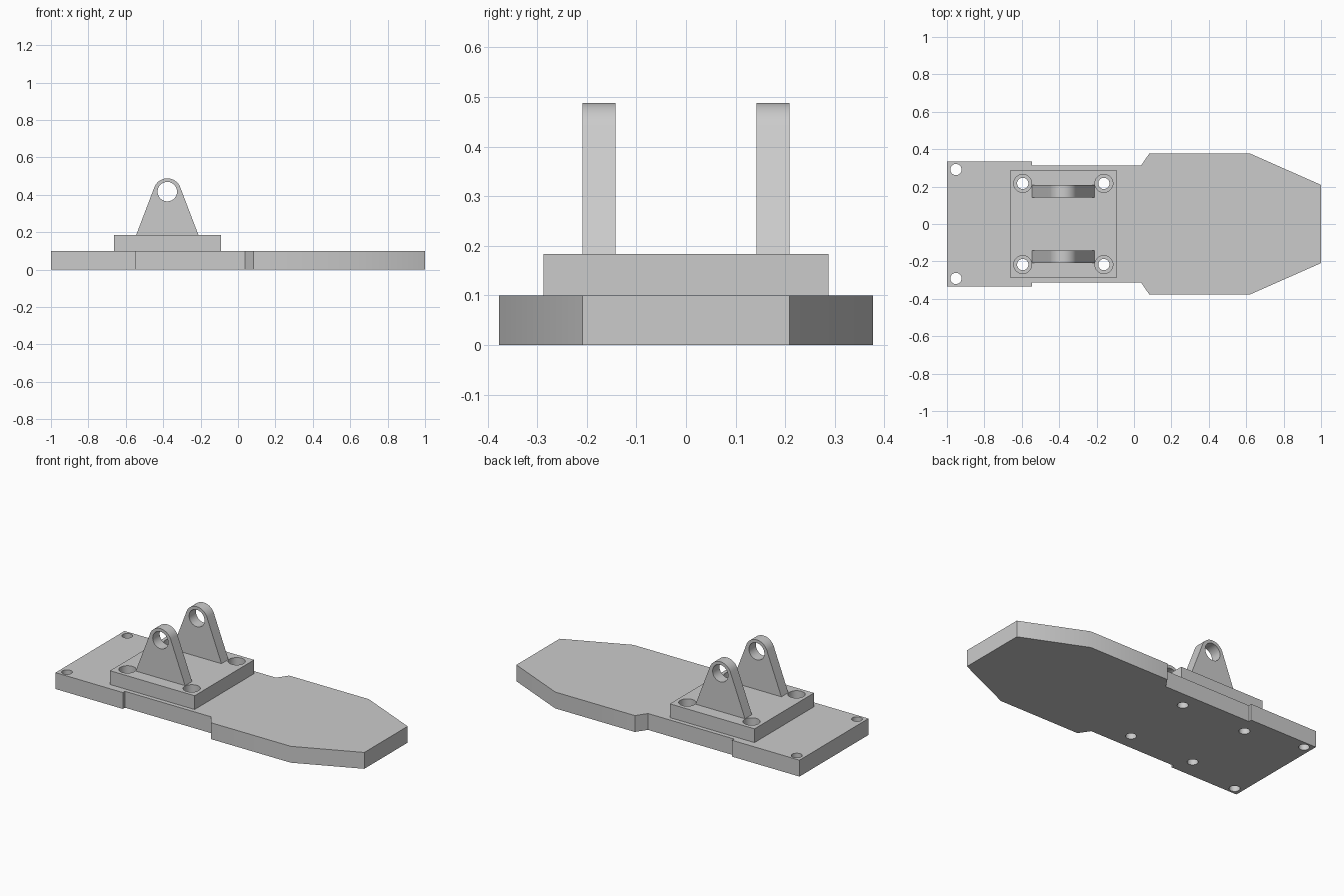
import bpy, bmesh, math
from mathutils import Matrix

cube = bpy.data.objects.get("Cube")
if cube:
    bpy.data.objects.remove(cube, do_unlink=True)

grey = bpy.data.materials.new("plain grey")
grey.use_nodes = True
colour = (0.6, 0.6, 0.6, 1)
grey.diffuse_color = colour
grey.node_tree.nodes["Principled BSDF"].inputs["Base Color"].default_value = colour


def finish(name, bm):
    bmesh.ops.recalc_face_normals(bm, faces=bm.faces)
    mesh = bpy.data.meshes.new(name)
    bm.to_mesh(mesh)
    bm.free()
    mesh.materials.append(grey)
    ob = bpy.data.objects.new(name, mesh)
    bpy.context.collection.objects.link(ob)
    return ob


def prism(name, points, offset):
    """Extrude a closed outline of 3D points."""
    bm = bmesh.new()
    face = bm.faces.new([bm.verts.new(p) for p in points])
    ext = bmesh.ops.extrude_face_region(bm, geom=[face])
    verts = [v for v in ext["geom"] if isinstance(v, bmesh.types.BMVert)]
    bmesh.ops.translate(bm, verts=verts, vec=offset)
    return finish(name, bm)


def drill(ob, centres, radius, axis="Z"):
    """Cut round holes through an object."""
    bm = bmesh.new()
    turn = Matrix.Rotation(math.pi / 2, 4, "X") if axis == "Y" else Matrix()
    for c in centres:
        bmesh.ops.create_cone(bm, cap_ends=True, segments=48, radius1=radius,
                              radius2=radius, depth=0.6,
                              matrix=Matrix.Translation(c) @ turn)
    cutter = finish("hole_cutter", bm)
    cutter.hide_render = True
    mod = ob.modifiers.new("holes", "BOOLEAN")
    mod.operation = "DIFFERENCE"
    mod.solver = "EXACT"
    mod.object = cutter
    bpy.context.view_layer.objects.active = ob
    bpy.ops.object.modifier_apply(modifier=mod.name)
    bpy.data.objects.remove(cutter, do_unlink=True)


base_z, plate_z = 0.1, 0.184
mid_x = -0.378
bolts = [(mid_x + sx * 0.217, sy * 0.217, 0) for sx in (-1, 1) for sy in (-1, 1)]
end_holes = [(-0.952, s * 0.291, 0) for s in (-1, 1)]

# Base plate: half outline mirrored across the long axis
half = [(-1, 0.333), (-0.545, 0.333), (-0.545, 0.313), (0.038, 0.313),
        (0.082, 0.377), (0.62, 0.377), (1, 0.209)]
outline = half + [(x, -y) for x, y in reversed(half)]
base = prism("base_plate", [(x, y, 0) for x, y in outline], (0, 0, base_z))
drill(base, bolts + end_holes, 0.03)

# Mounting plate with wider bolt holes
hx, hy = 0.286, 0.287
corners = [(-hx, -hy), (hx, -hy), (hx, hy), (-hx, hy)]
plate = prism("mounting_plate", [(mid_x + x, y, base_z) for x, y in corners],
              (0, 0, plate_z - base_z))
drill(plate, bolts, 0.048)

# Pair of lugs: tapered sides tangent to a rounded top
foot, eye_z, r = 0.167, 0.414, 0.074
drop = eye_z - plate_z
start = math.atan2(-drop, foot) + math.acos(r / math.hypot(foot, drop))
steps = 32
arc = [start + (math.pi - 2 * start) * i / steps for i in range(steps + 1)]
profile = [(foot, plate_z)]
profile += [(r * math.cos(a), eye_z + r * math.sin(a)) for a in arc]
profile += [(-foot, plate_z)]
lugs = []
for name, y in (("front_lug", -0.209), ("back_lug", 0.142)):
    lug = prism(name, [(mid_x + x, y, z) for x, z in profile], (0, 0.067, 0))
    drill(lug, [(mid_x, y, eye_z + 0.003)], 0.052, "Y")
    lugs.append(lug)

# Smooth the round surfaces, keep hard edges
bpy.ops.object.select_all(action="DESELECT")
for ob in [base, plate] + lugs:
    ob.select_set(True)
bpy.context.view_layer.objects.active = base
bpy.ops.object.shade_smooth_by_angle(angle=math.radians(30))
